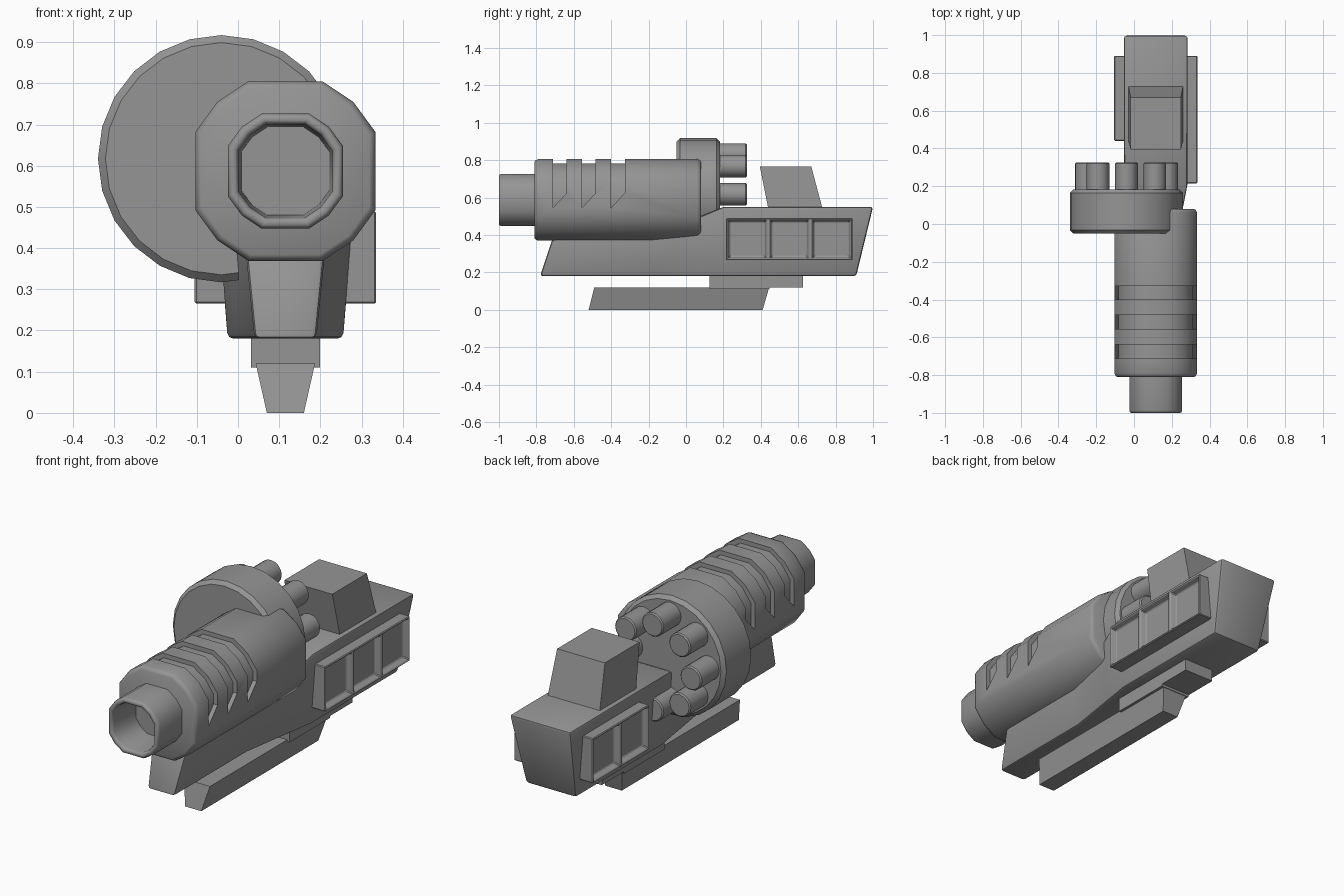
import bpy, bmesh
from math import radians, pi
from mathutils import Matrix, Vector

if "Cube" in bpy.data.objects:
    bpy.data.objects.remove(bpy.data.objects["Cube"])

grey = bpy.data.materials.new("gunmetal_grey")
grey.use_nodes = True
grey.diffuse_color = (0.3, 0.3, 0.3, 1)
grey.node_tree.nodes["Principled BSDF"].inputs["Base Color"].default_value = (0.3, 0.3, 0.3, 1)

CX = 0.115      # centre line of the gun
BZ = 0.587      # height of the barrel axis


def finish(name, bm, bevel=0, segments=2, smooth=35):
    """Optionally round sharp edges, then turn the bmesh into a shaded object."""
    bmesh.ops.recalc_face_normals(bm, faces=bm.faces)
    if bevel:
        sharp = [e for e in bm.edges if e.calc_face_angle(0) > radians(40)]
        bmesh.ops.bevel(bm, geom=sharp, offset=bevel, segments=segments,
                        affect='EDGES', profile=0.5, clamp_overlap=True)
    mesh = bpy.data.meshes.new(name)
    bm.to_mesh(mesh)
    bm.free()
    obj = bpy.data.objects.new(name, mesh)
    bpy.context.collection.objects.link(obj)
    mesh.materials.append(grey)
    if smooth:
        bpy.ops.object.select_all(action='DESELECT')
        obj.select_set(True)
        bpy.context.view_layer.objects.active = obj
        bpy.ops.object.shade_smooth_by_angle(angle=radians(smooth))
    return obj


def loft(rings):
    """Skin equal-length rings of points and cap both ends."""
    bm = bmesh.new()
    loops = [[bm.verts.new(p) for p in ring] for ring in rings]
    n = len(loops[0])
    for a, b in zip(loops, loops[1:]):
        for i in range(n):
            j = (i + 1) % n
            bm.faces.new((a[i], a[j], b[j], b[i]))
    bm.faces.new(loops[0])
    bm.faces.new(loops[-1])
    return bm


# Twelve-sided cross-section shared by barrel, core and muzzle
quarter = [(0.09, 0.218), (0.165, 0.168), (0.2185, 0.095)]
section = (quarter + [(x, -z) for x, z in reversed(quarter)]
           + [(-x, -z) for x, z in quarter] + [(-x, z) for x, z in reversed(quarter)])


def tube(stations):
    return loft([[(CX + x * s, y, BZ + z * s) for x, z in section] for y, s in stations])


def side_prism(profile, half_low, half_high):
    """Extrude a (y, z) outline across x; half width varies from bottom to top."""
    low = min(z for y, z in profile)
    high = max(z for y, z in profile)

    def ring(side):
        return [(CX + side * (half_low + (half_high - half_low) * (z - low) / (high - low)), y, z)
                for y, z in profile]
    return loft([ring(-1), ring(1)])


# Barrel shroud with three cooling slots and a core showing inside them
barrel = finish("barrel_shroud", tube([(-0.81, 0.93), (-0.805, 0.97), (-0.79, 1),
                                       (0.06, 1), (0.075, 0.97), (0.08, 0.93)]), smooth=0)
for y in (-0.711, -0.556, -0.4):
    cutter = finish("slot_cutter", side_prism(
        [(y, 0.545), (y + 0.073, 0.625), (y + 0.073, 0.9), (y, 0.9)], 0.4, 0.4), smooth=0)
    cutter.hide_render = True
    mod = barrel.modifiers.new("slot", 'BOOLEAN')
    mod.operation = 'DIFFERENCE'
    mod.solver = 'EXACT'
    mod.object = cutter
    bpy.context.view_layer.objects.active = barrel
    bpy.ops.object.modifier_apply(modifier=mod.name)
    bpy.data.objects.remove(cutter)
bpy.ops.object.select_all(action='DESELECT')
barrel.select_set(True)
bpy.ops.object.shade_smooth_by_angle(angle=radians(40))
finish("barrel_core", tube([(-0.78, 0.9), (0.04, 0.9)]), smooth=40)

# Hollow muzzle with a rolled lip
finish("muzzle", tube([(-0.78, 0.64), (-0.985, 0.64), (-0.996, 0.625), (-1, 0.6), (-1, 0.56),
                       (-0.996, 0.535), (-0.985, 0.52), (-0.82, 0.49)]), smooth=40)

# Body: narrow under the barrel, widening to the rear; the ends lean
body = []
for y_low, y_high, z_high, half_low, half_high in (
        (-0.78, -0.69, 0.45, 0.075, 0.102), (-0.2, -0.2, 0.45, 0.075, 0.102),
        (0.08, 0.08, 0.5, 0.118, 0.145), (0.22, 0.2, 0.55, 0.14, 0.168),
        (0.91, 1, 0.55, 0.14, 0.17)):
    body.append([(CX - half_low, y_low, 0.18), (CX + half_low, y_low, 0.18),
                 (CX + half_high, y_high, z_high), (CX - half_high, y_high, z_high)])
finish("body", loft(body), bevel=0.014)

# Rear sight block
finish("rear_block", side_prism([(0.44, 0.54), (0.73, 0.54), (0.67, 0.765), (0.395, 0.765)],
                                0.145, 0.133), smooth=0)

# Lower rail and its mount
finish("lower_rail", side_prism([(-0.52, 0), (0.41, 0), (0.445, 0.12), (-0.49, 0.12)],
                                0.045, 0.072), smooth=0)
finish("rail_mount", side_prism([(0.125, 0.11), (0.445, 0.11), (0.45, 0.12), (0.625, 0.12),
                                 (0.625, 0.19), (0.125, 0.19)], 0.084, 0.084), smooth=0)


# Side panels: a row of framed recesses on each flank
def side_panel(name, side, y_start, y_end, cells):
    low, high, depth = 0.265, 0.49, 0.22
    step = (y_end - y_start) / cells
    bm = loft([[(CX + side * 0.1, y, low), (CX + side * depth, y, low),
                (CX + side * depth, y, high), (CX + side * 0.1, y, high)]
               for y in (y_start + step * i for i in range(cells + 1))])
    bmesh.ops.recalc_face_normals(bm, faces=bm.faces)
    outer = [f for f in bm.faces if f.normal.x * side > 0.9]
    bmesh.ops.inset_individual(bm, faces=outer, thickness=0.012, depth=0)
    bmesh.ops.inset_individual(bm, faces=outer, thickness=0.016, depth=-0.028)
    finish(name, bm, bevel=0.004, segments=1, smooth=0)


side_panel("left_panel", 1, 0.215, 0.89, 3)
side_panel("right_panel", -1, 0.44, 0.89, 2)


# Ammunition drum and the ring of chambers behind it
def cylinder(name, x, z, radius, y_start, y_end, sides, bevel):
    bm = bmesh.new()
    place = (Matrix.Translation((x, (y_start + y_end) / 2, z))
             @ Matrix.Rotation(pi / 2, 4, 'X'))
    bmesh.ops.create_cone(bm, cap_ends=True, segments=sides, radius1=radius, radius2=radius,
                          depth=y_end - y_start, matrix=place)
    finish(name, bm, bevel=bevel, segments=1, smooth=30)


DRUM_X, DRUM_Z = -0.04, 0.617
cylinder("drum", DRUM_X, DRUM_Z, 0.3, -0.05, 0.182, 24, 0.018)
for i in range(8):
    arm = Matrix.Rotation(i * pi / 4, 3, 'Y') @ Vector((0, 0, 0.213))
    cylinder(f"chamber_{i + 1}", DRUM_X + arm.x, DRUM_Z + arm.z, 0.06, 0.17, 0.325, 16, 0.006)
